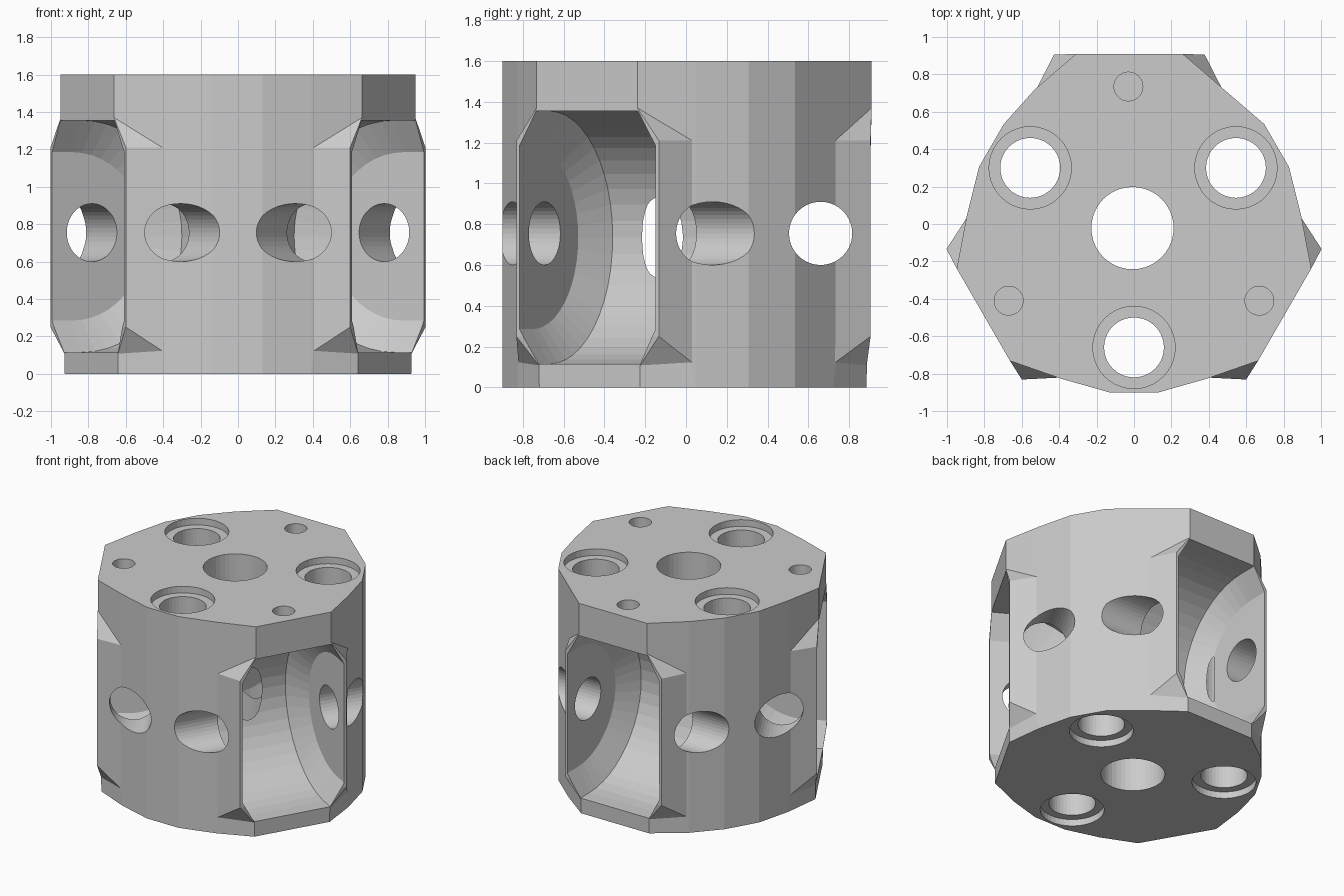
import bpy, bmesh, math
from mathutils import Vector, Matrix

if "Cube" in bpy.data.objects:
    bpy.data.objects.remove(bpy.data.objects["Cube"])

# Pocket directions (degrees) with the centre each one is measured from
SECTORS = [(-30, 0.0), (90, -0.025), (210, 0.0)]


def place(sector, d, t, z):
    """Point at distance d outward and t sideways in one of the three sectors."""
    a, cx = math.radians(sector[0]), sector[1]
    return Vector((cx + d * math.cos(a) - t * math.sin(a),
                   -0.02 + d * math.sin(a) + t * math.cos(a), z))


def add_object(name, bm):
    bmesh.ops.recalc_face_normals(bm, faces=bm.faces[:])
    me = bpy.data.meshes.new(name)
    bm.to_mesh(me)
    bm.free()
    ob = bpy.data.objects.new(name, me)
    bpy.context.scene.collection.objects.link(ob)
    return ob


def hull(name, points):
    bm = bmesh.new()
    for p in points:
        bm.verts.new(p)
    res = bmesh.ops.convex_hull(bm, input=bm.verts[:])
    junk = {g for g in res["geom_interior"] + res["geom_unused"]
            if isinstance(g, bmesh.types.BMVert)}
    bmesh.ops.delete(bm, geom=list(junk), context='VERTS')
    bmesh.ops.dissolve_limit(bm, angle_limit=0.002, verts=bm.verts[:], edges=bm.edges[:])
    return add_object(name, bm)


def rod(name, p, q, r, segments=40):
    p, q = Vector(p), Vector(q)
    m = Matrix.Translation((p + q) / 2) @ (q - p).to_track_quat('Z', 'Y').to_matrix().to_4x4()
    bm = bmesh.new()
    bmesh.ops.create_cone(bm, cap_ends=True, segments=segments, radius1=r, radius2=r,
                          depth=(q - p).length, matrix=m)
    return add_object(name, bm)


def boolean(target, tool, op):
    tool.hide_render = True
    mod = target.modifiers.new(op.lower(), 'BOOLEAN')
    mod.operation, mod.solver, mod.object = op, 'EXACT', tool
    bpy.context.view_layer.objects.active = target
    bpy.ops.object.modifier_apply(modifier=mod.name)
    bpy.data.objects.remove(tool, do_unlink=True)


# Main block: faceted drum with three flats
pts = []
for z, flat in ((0, 0.905), (0.1, 0.905), (1.37, 0.93), (1.6, 0.93)):
    for s in SECTORS:
        for side in (-1, 1):
            pts.append(place(s, flat, side * 0.285, z))
            pts.append(place(s, 0.74, side * 0.505, z))
    for mid in (30, 150, 270):
        for off in (-8.5, 8.5):
            a = math.radians(mid + off)
            pts.append(Vector((0.89 * math.cos(a), -0.02 + 0.89 * math.sin(a), z)))
block = hull("housing_block", pts)

# Flared ears framing each pocket
for s in SECTORS:
    ear = [(0.93, 0.285, 1.37), (0.925, 0.403, 1.21), (0.735, 0.5, 1.21),
           (0.925, 0.403, 0.25), (0.735, 0.5, 0.11), (0.905, 0.28, 0.1)]
    boolean(block, hull("pocket_frame", [place(s, d, k * t, z)
                                         for d, t, z in ear for k in (-1, 1)]), 'UNION')

# Wheel-well pockets with bevelled sides, and the cross pin holes
for s in SECTORS:
    well = []
    for r, t in ((0.45, 0.385), (0.62, 0.288)):
        for i in range(48):
            a = math.tau * i / 48
            for shift in (0.8, 1.2):
                for k in (-1, 1):
                    well.append(place(s, shift + r * math.cos(a), k * t,
                                      0.735 + r * math.sin(a)))
    boolean(block, hull("pocket_cutter", well), 'DIFFERENCE')
for s in SECTORS:
    boolean(block, rod("pin_cutter", place(s, 0.68, -0.95, 0.755),
                       place(s, 0.68, 0.95, 0.755), 0.155), 'DIFFERENCE')

# Centre bore
boolean(block, rod("bore_cutter", (-0.008, -0.022, -0.2), (-0.008, -0.022, 1.8), 0.22),
        'DIFFERENCE')

# Vertical bolt holes, counterbored at both ends
for x, y in ((-0.555, 0.3), (0.545, 0.3), (0, -0.66)):
    for r, z0, z1 in ((0.16, -0.2, 1.8), (0.22, 1.55, 1.8), (0.22, -0.2, 0.05)):
        boolean(block, rod("bolt_cutter", (x, y, z0), (x, y, z1), r), 'DIFFERENCE')

# Small blind holes in the top
for x, y in ((-0.03, 0.735), (-0.67, -0.41), (0.67, -0.41)):
    boolean(block, rod("blind_cutter", (x, y, 1.45), (x, y, 1.8), 0.077, 32), 'DIFFERENCE')
